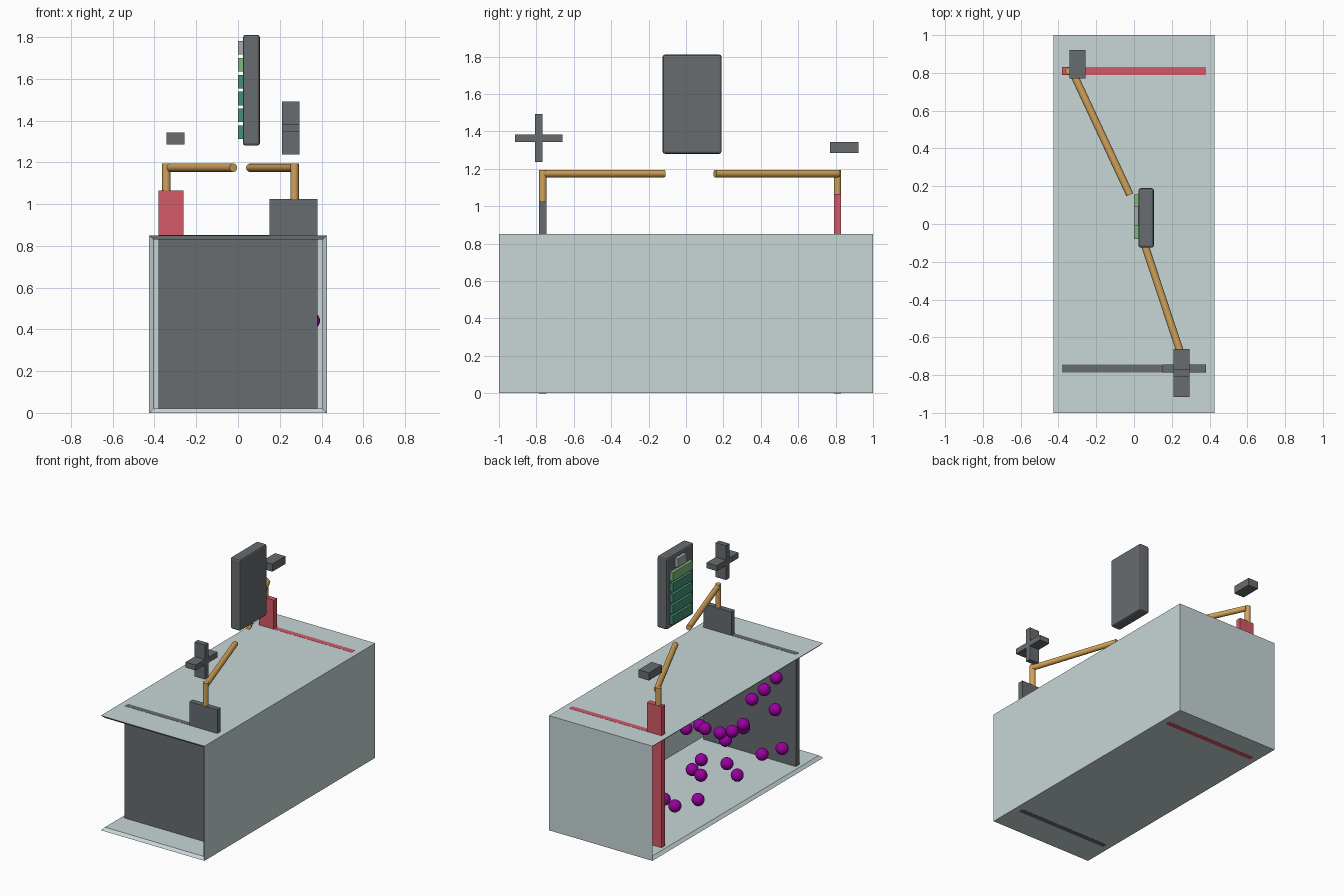
import bpy, bmesh, random
from mathutils import Vector

if "Cube" in bpy.data.objects:
    bpy.data.objects.remove(bpy.data.objects["Cube"])

random.seed(4)


def material(name, rgb):
    m = bpy.data.materials.new(name)
    m.diffuse_color = (*rgb, 1)
    m.use_nodes = True
    m.node_tree.nodes["Principled BSDF"].inputs["Base Color"].default_value = m.diffuse_color
    return m


GLASS = material("pale_glass", (0.58, 0.67, 0.68))
DARK = material("dark_grey", (0.14, 0.15, 0.16))
RED = material("red", (0.66, 0.10, 0.14))
COPPER = material("copper", (0.65, 0.37, 0.10))
GREEN = material("green", (0.06, 0.28, 0.18))
LIGHT_GREEN = material("light_green", (0.22, 0.48, 0.22))
SILVER = material("silver", (0.4, 0.4, 0.4))
PURPLE = material("purple", (0.32, 0.0, 0.35))


def finish(name, bm, mat):
    bmesh.ops.recalc_face_normals(bm, faces=bm.faces)
    me = bpy.data.meshes.new(name)
    bm.to_mesh(me)
    bm.free()
    me.materials.append(mat)
    ob = bpy.data.objects.new(name, me)
    bpy.context.collection.objects.link(ob)
    return ob


def box(name, x, y, z, mat, bevel=0):
    bm = bmesh.new()
    bmesh.ops.create_cube(bm, size=1)
    for v in bm.verts:
        v.co = [(a + b) / 2 + c * (b - a) for c, (a, b) in zip(v.co, (x, y, z))]
    ob = finish(name, bm, mat)
    if bevel:
        mod = ob.modifiers.new("bevel", 'BEVEL')
        mod.width, mod.segments = bevel, 2
    return ob


def prism(name, points, direction, mat):
    bm = bmesh.new()
    face = bm.faces.new([bm.verts.new(p) for p in points])
    new = bmesh.ops.extrude_face_region(bm, geom=[face], use_keep_orig=True)["geom"]
    moved = [g for g in new if isinstance(g, bmesh.types.BMVert)]
    bmesh.ops.translate(bm, vec=direction, verts=moved)
    return finish(name, bm, mat)


def smooth(ob):
    bpy.ops.object.select_all(action='DESELECT')
    ob.select_set(True)
    bpy.context.view_layer.objects.active = ob
    bpy.ops.object.shade_smooth_by_angle()


def rod(name, a, b, r=0.02):
    a, b = Vector(a), Vector(b)
    bpy.ops.mesh.primitive_cylinder_add(vertices=32, radius=r, depth=(b - a).length,
                                        location=(a + b) / 2)
    ob = bpy.context.object
    ob.name = name
    ob.rotation_euler = (b - a).to_track_quat('Z', 'Y').to_euler()
    ob.data.materials.append(COPPER)
    smooth(ob)


# Tank: walled box with the left and front sides cut away
def tank():
    bm = bmesh.new()
    shells = []
    for t in (0, 0.02):
        vs = bmesh.ops.create_cube(bm, size=1)["verts"]
        for v in vs:
            v.co = (v.co.x * (0.85 - 2 * t), v.co.y * (2 - 2 * t),
                    0.425 + v.co.z * (0.85 - 2 * t))
        shells.append(vs)
    bm.normal_update()
    cut = [f for f in bm.faces
           if all(v.co.x < -0.4 for v in f.verts) or all(v.co.y < -0.97 for v in f.verts)]
    bmesh.ops.delete(bm, geom=cut, context='FACES')
    bmesh.ops.bridge_loops(bm, edges=[e for e in bm.edges if e.is_boundary])
    finish("tank", bm, GLASS)


tank()


# Electrode plates with a raised terminal tab
def electrode(name, tab, top, y, mat):
    a, b = tab
    outline = [(-0.38, -0.0005), (0.38, -0.0005)]
    if b > 0:
        outline += [(0.38, top), (a, top), (a, 0.851), (-0.38, 0.851)]
    else:
        outline += [(0.38, 0.851), (b, 0.851), (b, top), (-0.38, top)]
    prism(name, [(x, y, z) for x, z in outline], (0, 0.04, 0), mat)


electrode("grey_electrode", (0.15, 0.38), 1.025, -0.785, DARK)
electrode("red_electrode", (-0.38, -0.26), 1.065, 0.79, RED)

# Wires: a post on each tab and a rod running to the battery
rod("front_post", (0.271, -0.765, 1.02), (0.271, -0.765, 1.194))
rod("front_wire", (0.274, -0.765, 1.174), (0.058, -0.115, 1.174))
rod("back_post", (-0.343, 0.81, 1.06), (-0.343, 0.81, 1.194))
rod("back_wire", (-0.33, 0.815, 1.174), (-0.022, 0.155, 1.174))

# Battery indicator with charge bars
box("battery_body", (0.024, 0.105), (-0.125, 0.19), (1.28, 1.81), DARK, 0.012)
for i in range(5):
    z = 1.312 + 0.0805 * i
    box(f"charge_bar_{i}", (0.0, 0.03), (-0.08, 0.155), (z, z + 0.065),
        LIGHT_GREEN if i == 4 else GREEN)
box("battery_tip", (0.0, 0.03), (-0.01, 0.095), (1.715, 1.78), SILVER)

# Plus and minus signs
s, l = 0.02, 0.1275
cross = [(-s, -l), (s, -l), (s, -s), (l, -s), (l, s), (s, s),
         (s, l), (-s, l), (-s, s), (-l, s), (-l, -s), (-s, -s)]
prism("plus_sign", [(0.21, -0.788 + y, 1.364 + z) for y, z in cross], (0.084, 0, 0), DARK)
box("minus_sign", (-0.342, -0.257), (0.77, 0.922), (1.285, 1.342), DARK)


# Ions scattered in the tank: (across, up) as seen through the open side
def inside(x, y, z):
    return abs(x) < 0.35 and -0.69 < y < 0.73 and 0.06 < z < 0.78


seen = [(776, 674), (764, 686), (752, 696), (775, 706), (782, 745), (762, 751),
        (743, 721), (743, 724), (732, 728), (720, 730), (725, 737), (705, 726),
        (699, 722), (686, 726), (701, 757), (692, 767), (701, 773), (727, 761),
        (737, 772), (698, 797), (675, 804), (664, 797)]
ions = []
for u, v in seen:
    a, b = (u - 653) / 150, (860 - v) / 150
    for _ in range(400):
        x = random.uniform(0.06, 0.79)
        y = (a + 0.823 * x) / 0.567
        p = (x - 0.425, 1 - y, (b - 0.244 * x - 0.354 * y) / 0.902)
        if inside(*p) and all((Vector(p) - Vector(q)).length > 0.08 for q in ions):
            ions.append(p)
            break
# Further ions hidden behind the closed sides
while len(ions) < 36:
    x, y, z = (random.uniform(-0.35, 0.35), random.uniform(-0.69, 0.73),
               random.uniform(0.06, 0.78))
    a = -0.823 * (x + 0.425) + 0.567 * (1 - y)
    b = 0.902 * z + 0.244 * (x + 0.425) + 0.354 * (1 - y)
    if a < -0.05 or b - 0.612 * a > 0.83:
        ions.append((x, y, z))

bm = bmesh.new()
bmesh.ops.create_uvsphere(bm, u_segments=24, v_segments=14, radius=0.044)
first = finish("ion_0", bm, PURPLE)
smooth(first)
first.location = ions[0]
for i, p in enumerate(ions[1:], 1):
    ob = bpy.data.objects.new(f"ion_{i}", first.data)
    bpy.context.collection.objects.link(ob)
    ob.location = p
